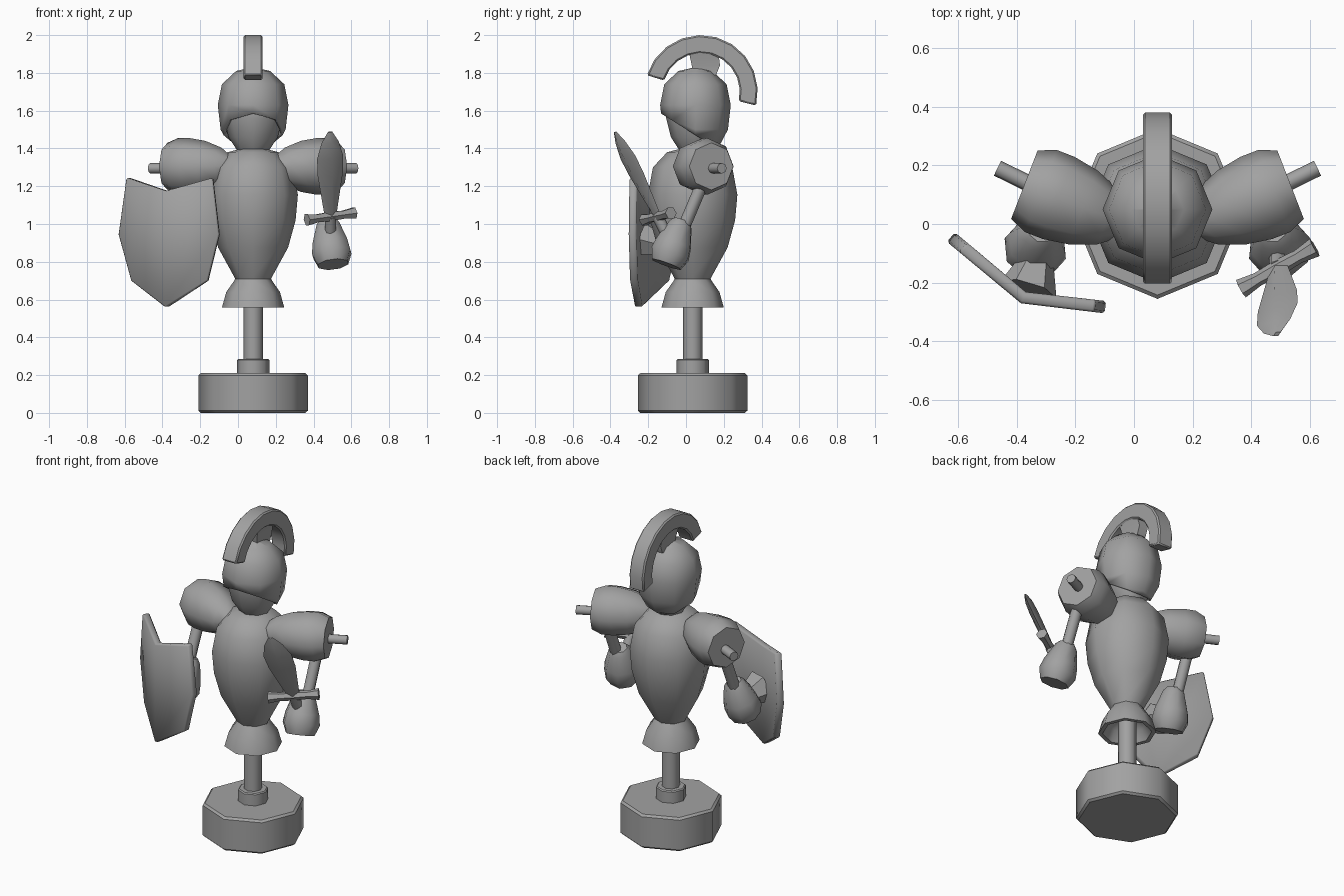
import bpy, bmesh
from math import pi, sin, cos, radians
from mathutils import Vector

if "Cube" in bpy.data.objects:
    bpy.data.objects.remove(bpy.data.objects["Cube"])

CX, CY = 0.08, 0.035   # upright axis of the dummy
grey = bpy.data.materials.new("plain grey")
grey.use_nodes = True
grey.diffuse_color = (0.36, 0.36, 0.36, 1)
bsdf = grey.node_tree.nodes["Principled BSDF"]
bsdf.inputs["Base Color"].default_value = grey.diffuse_color
bsdf.inputs["Roughness"].default_value = 0.7
parts = []


def finish(name, bm, bevel=0):
    bmesh.ops.remove_doubles(bm, verts=bm.verts, dist=0.0005)
    bmesh.ops.recalc_face_normals(bm, faces=bm.faces)
    mesh = bpy.data.meshes.new(name)
    bm.to_mesh(mesh)
    bm.free()
    mesh.materials.append(grey)
    ob = bpy.data.objects.new(name, mesh)
    bpy.context.collection.objects.link(ob)
    if bevel:
        mod = ob.modifiers.new("Bevel", 'BEVEL')
        mod.width, mod.segments = bevel, 1
        mod.limit_method, mod.angle_limit = 'ANGLE', radians(60)
    parts.append(ob)
    return ob


def skin(rings, caps=True):
    """Join equal-length rings of points into a bmesh tube."""
    bm = bmesh.new()
    loops = [[bm.verts.new(p) for p in ring] for ring in rings]
    n = len(loops[0])
    for a, b in zip(loops, loops[1:]):
        for i in range(n):
            j = (i + 1) % n
            bm.faces.new((a[i], a[j], b[j], b[i]))
    if caps:
        bm.faces.new(loops[0])
        bm.faces.new(loops[-1])
    return bm


def turned(profile, origin=(0, 0, 0), axis=(0, 0, 1), sides=8, caps=True):
    """Turn (radius, distance) pairs around an axis."""
    quat = Vector(axis).to_track_quat('Z', 'Y')
    rings = []
    for r, d in profile:
        r = max(r, 0.001)
        rings.append([Vector(origin) + quat @ Vector(
            (r * cos(2 * pi * i / sides), r * sin(2 * pi * i / sides), d))
            for i in range(sides)])
    return skin(rings, caps)


def rod(name, start, end, r0, r1=None, sides=8):
    start, end = Vector(start), Vector(end)
    axis = end - start
    profile = [(r0, 0), (r0 if r1 is None else r1, axis.length)]
    return finish(name, turned(profile, start, axis, sides))


# Stand
axis_point = (CX, CY, 0)
finish("base", turned([(0.29, 0), (0.29, 0.21)], axis_point), 0.012)
finish("pole_collar", turned([(0.086, 0.2), (0.086, 0.285)], axis_point), 0.006)
finish("pole", turned([(0.052, 0.25), (0.052, 0.75)], axis_point))

# Body: hollow flared skirt and barrel torso
finish("skirt", turned([(0.09, 0.72), (0.1, 0.70), (0.142, 0.64), (0.165, 0.558),
                        (0.14, 0.558), (0.11, 0.62), (0.055, 0.66)], axis_point))
finish("torso", turned([(0.085, 0.69), (0.1, 0.72), (0.185, 0.875), (0.225, 1.02),
                        (0.237, 1.155), (0.21, 1.3), (0.135, 1.38), (0.06, 1.4)],
                       axis_point))

# Head and helmet with a slanted face opening
head_point = (CX, 0.05, 0)
finish("face", turned([(0.065, 1.36), (0.085, 1.39), (0.13, 1.46), (0.155, 1.56),
                       (0.16, 1.64), (0.1, 1.72)], head_point))
bm = turned([(0, 1.83), (0.09, 1.81), (0.165, 1.74), (0.187, 1.63),
             (0.172, 1.5), (0.13, 1.42), (0.1, 1.4)], head_point, caps=False)
bmesh.ops.bisect_plane(bm, geom=bm.verts[:] + bm.edges[:] + bm.faces[:],
                       plane_co=(CX, -0.14, 1.59), plane_no=(0, 0.17, 0.27),
                       clear_inner=True)
helmet = finish("helmet", bm)
mod = helmet.modifiers.new("Solidify", 'SOLIDIFY')
mod.thickness, mod.offset = 0.015, -1

# Curved crest on a short holder
STEPS = 10
crest = []
for i in range(STEPS + 1):
    a = radians(-73 + 177 * i / STEPS)
    crest.append([(CX + x, 0.08 + r * sin(a), 1.70 + r * cos(a))
                  for x, r in ((-0.05, 0.3), (0.05, 0.3), (0.05, 0.205), (-0.05, 0.205))])
finish("crest", skin(crest), 0.008)
finish("crest_holder", skin([
    [(CX + x, y, z) for x, y in ((-w, y0), (w, y0), (w, y1), (-w, y1))]
    for z, w, y0, y1 in ((1.79, 0.03, 0.04, 0.16), (1.84, 0.03, 0.03, 0.18),
                         (1.915, 0.045, 0.015, 0.17))]))

# Arms, mirrored about the upright axis
for side, s in (("left", 1), ("right", -1)):
    def at(dx, y, z):
        return (CX + s * dx, y, z)

    inward = (-s * 0.93, -0.36, 0)
    finish(side + "_shoulder", turned([(0.125, -0.025), (0.15, 0.035), (0.15, 0.1),
                                       (0.135, 0.19), (0.1, 0.28), (0.06, 0.33)],
                                      at(0.43, 0.125, 1.305), inward))
    rod(side + "_crossbar", at(0.3, 0.07, 1.295), at(0.545, 0.19, 1.295), 0.028)
    rod(side + "_forearm", at(0.405, 0.11, 1.27), at(0.41, -0.03, 0.94), 0.033)
    finish(side + "_hand", turned([(0.045, 0), (0.065, 0.025), (0.1, 0.13),
                                   (0.11, 0.19), (0.085, 0.25)],
                                  at(0.395, -0.02, 1.02), (s * 0.03, -0.09, -0.25)))

# Shield: two flat halves folded along the middle
MID = -0.385
halves = {
    "right": [(-0.595, 1.245), (-0.637, 0.945), (-0.57, 0.7)],
    "left": [(-0.135, 1.245), (-0.1, 0.945), (-0.16, 0.7)],
}
bm = bmesh.new()
top = bm.verts.new((MID, -0.27, 1.175))
bottom = bm.verts.new((MID, -0.27, 0.558))
for outline in halves.values():
    rim = []
    for x, z in outline:
        slope = 0.83 if x < MID else 0.12
        rim.append(bm.verts.new((x, -0.27 - slope * (x - MID), z)))
    face = bm.faces.new([top] + rim + [bottom])
    face.normal_update()
    if face.normal.y > 0:
        face.normal_flip()
shield = finish("shield", bm)
mod = shield.modifiers.new("Solidify", 'SOLIDIFY')
# Thicken towards the back
shield.data.update()
mod.offset = -1 if shield.data.polygons[0].normal.y < 0 else 1
mod.thickness = 0.042
mod = shield.modifiers.new("Bevel", 'BEVEL')
mod.width, mod.segments, mod.limit_method = 0.008, 1, 'ANGLE'
mod.angle_limit = radians(60)
rod("shield_grip", (-0.36, -0.225, 0.92), (-0.32, -0.09, 0.88), 0.1, 0.045, 6)

# Sword: diamond-section blade, bar guard and handle
hilt, tip = Vector((0.49, -0.15, 1.04)), Vector((0.487, -0.375, 1.487))
across = Vector((0.25, 0.14, 0.035)).normalized()
through = across.cross(tip - hilt).normalized()
blade = []
for f, w, t in ((0, 0.035, 0.02), (0.5, 0.077, 0.024), (0.7, 0.08, 0.024),
                (0.88, 0.052, 0.02), (1, 0.014, 0.008)):
    c = hilt.lerp(tip, f)
    blade.append([c + across * w, c + through * t, c - across * w, c - through * t])
finish("sword_blade", skin(blade))
finish("sword_guard", turned([(0.034, -0.145), (0.024, -0.08), (0.028, 0),
                              (0.024, 0.08), (0.034, 0.145)], hilt, across, 6))
rod("sword_handle", hilt, (0.49, -0.07, 0.88), 0.03)

# Soft shading that keeps rims crisp
bpy.ops.object.select_all(action='DESELECT')
for ob in parts:
    ob.select_set(True)
bpy.context.view_layer.objects.active = parts[0]
bpy.ops.object.shade_smooth_by_angle(angle=radians(50))
